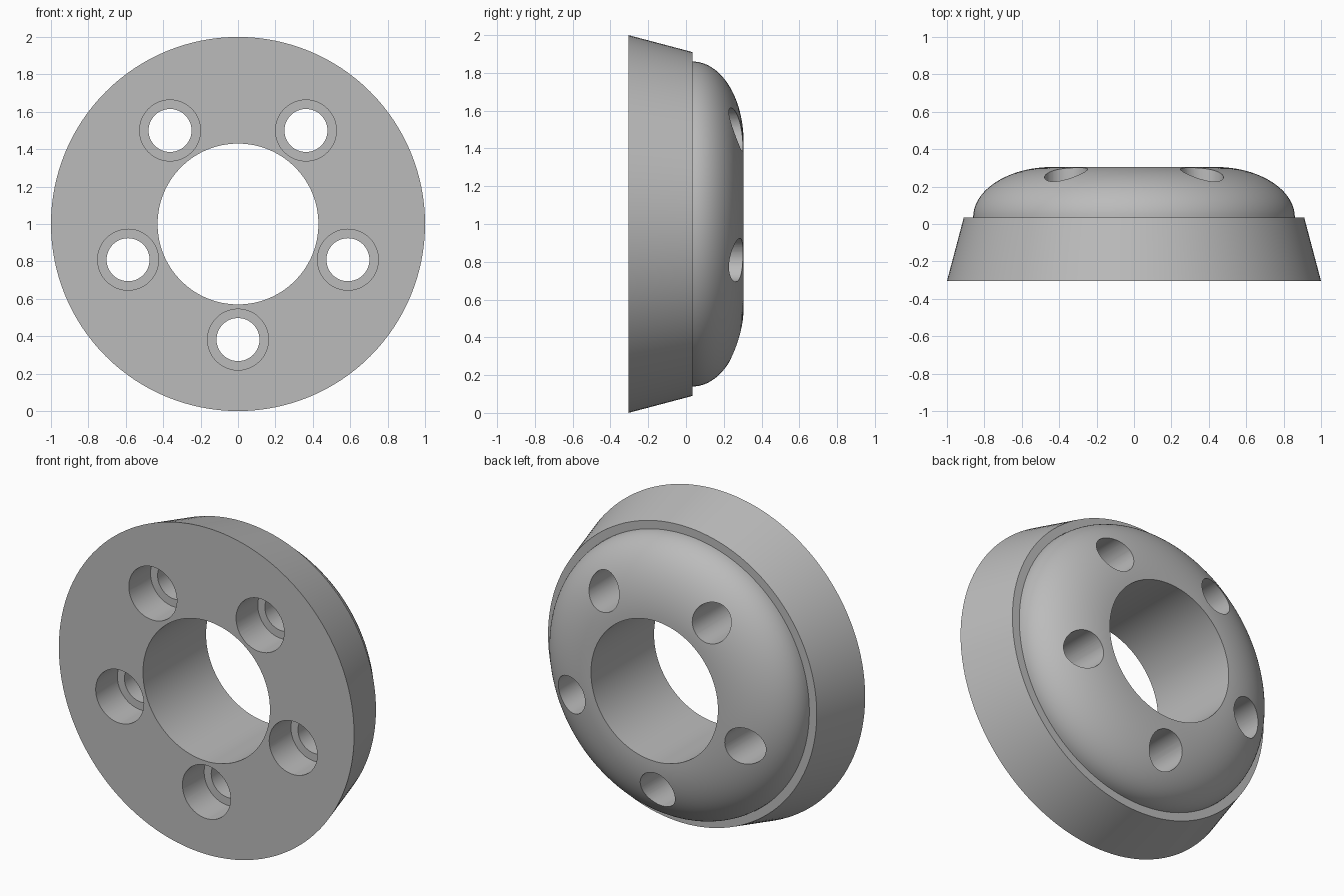
import bpy, bmesh, math
from mathutils import Matrix, Vector

cube = bpy.data.objects.get("Cube")
if cube:
    bpy.data.objects.remove(cube, do_unlink=True)

SEG = 128
BACK, FRONT, STEP = 0.305, -0.305, 0.035   # depths along y
BORE_R, DOME_R = 0.43, 0.86
HOLES, HOLE_CIRCLE = 5, 0.618

grey = bpy.data.materials.new("plain grey")
grey.use_nodes = True
colour = (0.5, 0.5, 0.5, 1)
grey.diffuse_color = colour
grey.node_tree.nodes["Principled BSDF"].inputs["Base Color"].default_value = colour


def make_object(name, bm):
    mesh = bpy.data.meshes.new(name)
    bmesh.ops.recalc_face_normals(bm, faces=bm.faces)
    bm.to_mesh(mesh)
    bm.free()
    mesh.materials.append(grey)
    obj = bpy.data.objects.new(name, mesh)
    bpy.context.collection.objects.link(obj)
    return obj


# Ring body: tapered rim, small step and elliptical dome, revolved about y
profile = [(BORE_R, FRONT), (1.0, FRONT), (0.91, STEP)]
for i in range(25):
    a = math.pi / 2 * i / 24
    profile.append((BORE_R + 0.005 + (DOME_R - BORE_R - 0.005) * math.cos(a),
                    STEP + (BACK - STEP) * math.sin(a)))
profile.append((BORE_R, BACK))

bm = bmesh.new()
verts = [bm.verts.new((r, y, 1)) for r, y in profile]
edges = [bm.edges.new((verts[i - 1], v)) for i, v in enumerate(verts)]
bmesh.ops.spin(bm, geom=verts + edges, cent=(0, 0, 1), axis=(0, 1, 0),
               angle=math.tau, steps=SEG, use_duplicate=False)
bmesh.ops.remove_doubles(bm, verts=bm.verts, dist=0.0001)
wheel = make_object("wheel_spacer", bm)


# Bolt hole cutters: narrow through holes, wide recesses from the front
def hole_cutter(name, radius, y0, y1):
    bm = bmesh.new()
    for i in range(HOLES):
        a = math.tau * i / HOLES - math.pi / 2
        centre = Vector((HOLE_CIRCLE * math.cos(a), (y0 + y1) / 2,
                         1 + HOLE_CIRCLE * math.sin(a)))
        bmesh.ops.create_cone(
            bm, cap_ends=True, segments=48, radius1=radius, radius2=radius,
            depth=y1 - y0,
            matrix=Matrix.Translation(centre) @ Matrix.Rotation(math.pi / 2, 4, "X"))
    cutter = make_object(name, bm)
    cutter.hide_render = True
    return cutter


cutters = [hole_cutter("bolt_hole_cutter", 0.115, -0.5, 0.5),
           hole_cutter("recess_cutter", 0.163, -0.5, FRONT + 0.21)]

bpy.ops.object.select_all(action="DESELECT")
wheel.select_set(True)
bpy.context.view_layer.objects.active = wheel
for cutter in cutters:
    mod = wheel.modifiers.new(cutter.name, "BOOLEAN")
    mod.operation, mod.solver, mod.object = "DIFFERENCE", "EXACT", cutter
    bpy.ops.object.modifier_apply(modifier=mod.name)
    bpy.data.objects.remove(cutter, do_unlink=True)

bpy.ops.object.shade_smooth_by_angle(angle=math.radians(30))
